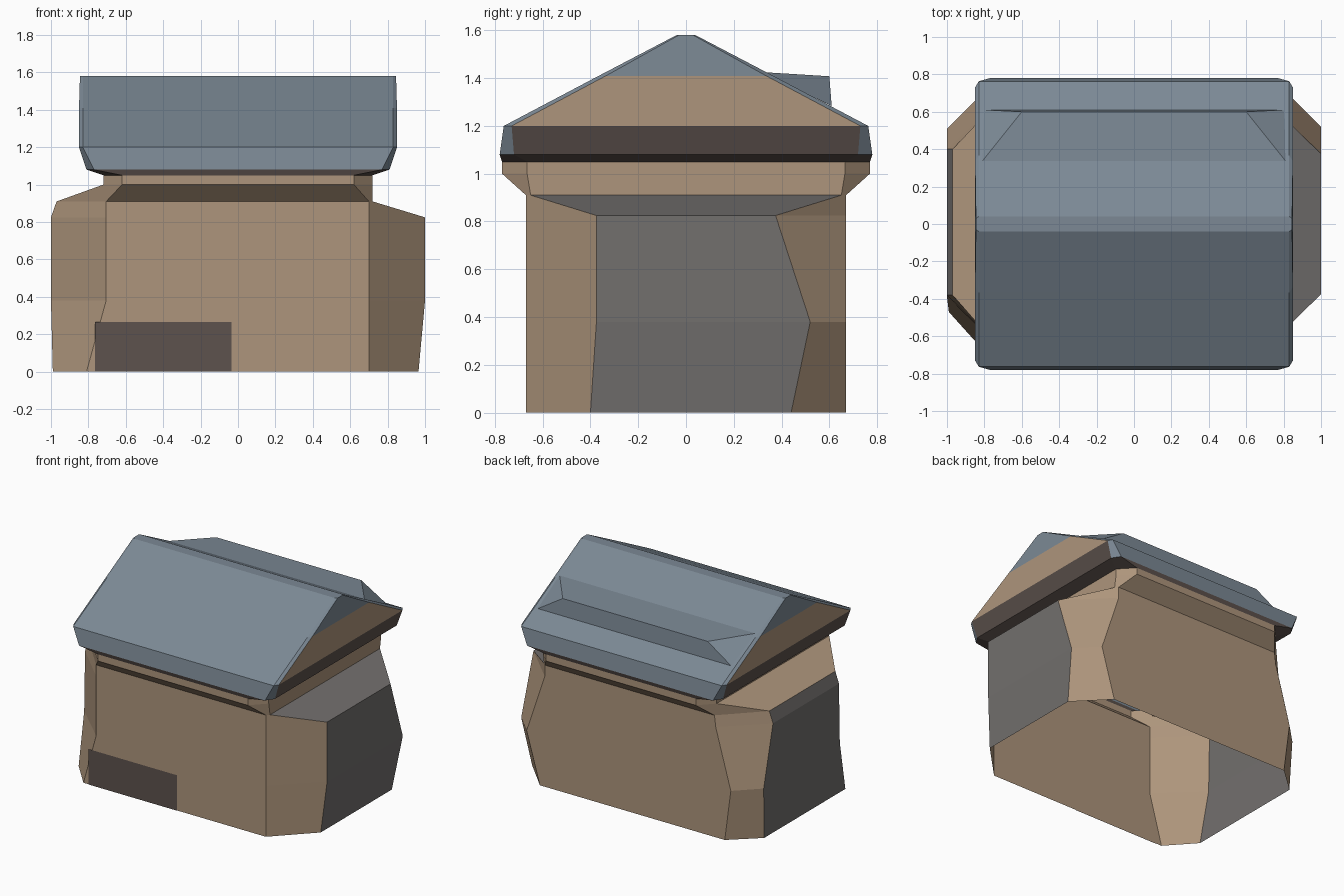
import bpy

if "Cube" in bpy.data.objects:
    bpy.data.objects.remove(bpy.data.objects["Cube"])


def material(name, rgb):
    m = bpy.data.materials.new(name)
    m.diffuse_color = (*rgb, 1)
    m.use_nodes = True
    m.node_tree.nodes["Principled BSDF"].inputs["Base Color"].default_value = m.diffuse_color
    return m


TAN = material("tan_wall", (0.42, 0.30, 0.20))
GREY = material("grey_wall", (0.17, 0.16, 0.155))
BLUE = material("blue_roof", (0.20, 0.25, 0.30))
BROWN = material("dark_trim", (0.11, 0.085, 0.075))
MATS = [TAN, GREY, BLUE, BROWN]


def make(name, verts, faces, mats):
    me = bpy.data.meshes.new(name)
    me.from_pydata(verts, [], faces)
    for m in MATS:
        me.materials.append(m)
    for p, m in zip(me.polygons, mats):
        p.material_index = MATS.index(m)
    ob = bpy.data.objects.new(name, me)
    bpy.context.collection.objects.link(ob)
    return ob


def loft(name, rings, pick, cap=None):
    # Each ring is (z, eight xy points); pick(row, side) chooses the material
    verts = [(x, y, z) for z, pts in rings for x, y in pts]
    faces, mats = [], []
    for r in range(len(rings) - 1):
        for s in range(8):
            t = (s + 1) % 8
            faces.append((r * 8 + s, r * 8 + t, r * 8 + 8 + t, r * 8 + 8 + s))
            mats.append(pick(r, s))
    if cap:
        n = len(verts)
        faces.append(tuple(range(n - 8, n)))
        mats.append(cap)
    return make(name, verts, faces, mats)


def octagon(xi, yo, xo, yi):
    # Rectangle with cut corners, starting at the front left
    return [(-xi, -yo), (xi, -yo), (xo, -yi), (xo, yi),
            (xi, yo), (-xi, yo), (-xo, yi), (-xo, -yi)]


# Walls: irregular eight-sided shell, open below, flaring out at the neck
W = 0.67
neck = octagon(0.62, 0.77, 0.72, 0.665)
walls = [
    (0.0, [(-.81, -W), (.70, -W), (.965, -.40), (.965, .44),
           (.74, W), (-.79, W), (-.99, .49), (-.99, -.47)]),
    (0.38, [(-.705, -W), (.70, -W), (1, -.375), (1, .52),
            (.85, W), (-.84, W), (-1, .51), (-1, -.39)]),
    (0.825, [(-.705, -W), (.70, -W), (1, -.375), (1, .375),
             (.70, W), (-.715, W), (-1, .40), (-1, -.38)]),
    (0.91, [(-.705, -W), (.70, -W), (.72, -.65), (.72, .65),
            (.70, W), (-.705, W), (-.97, .40), (-.97, -.38)]),
    (1.0, neck), (1.05, neck),
]
loft("walls", walls, lambda r, s: GREY if s in (2, 6) and r < 3 else TAN)


# Gabled roof with dark eaves and tan gable ends
def roof_material(r, s):
    if r == 0 or (r == 1 and s in (2, 6)):
        return BROWN
    return TAN if r == 2 and s in (2, 6) else BLUE


roof = [
    (1.05, neck),
    (1.08, octagon(0.77, 0.78, 0.81, 0.72)),
    (1.20, octagon(0.83, 0.763, 0.85, 0.73)),
    (1.41, octagon(0.83, 0.365, 0.85, 0.335)),
    (1.58, octagon(0.83, 0.04, 0.845, 0.03)),
]
loft("roof", roof, roof_material, BLUE)

# Low dormer along the back slope
half = [(.82, .325, 1.425), (.60, .60, 1.408), (.80, .61, 1.283)]
make("rear_dormer", [(s * x, y, z) for s in (1, -1) for x, y, z in half],
     [(0, 1, 4, 3), (1, 2, 5, 4), (0, 2, 1), (3, 4, 5)], [BLUE] * 4)

# Dark panel at the foot of the front wall
make("front_panel", [(-.765, -.673, 0), (-.035, -.673, 0),
                     (-.035, -.673, .265), (-.765, -.673, .265)],
     [(0, 1, 2, 3)], [BROWN])
